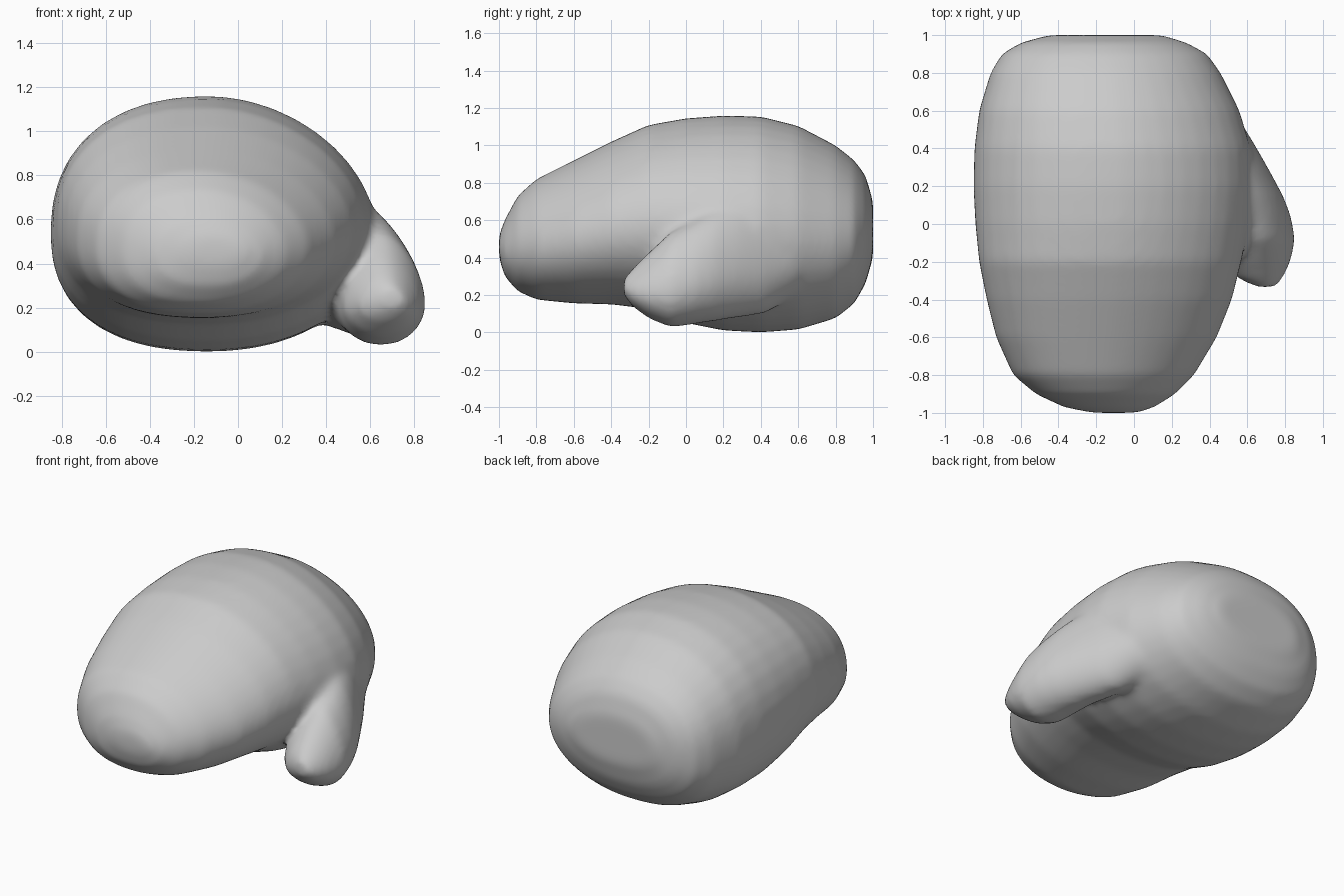
import bpy, bmesh, math

if "Cube" in bpy.data.objects:
    bpy.data.objects.remove(bpy.data.objects["Cube"])

N = 40  # points around each cross-section


def ring(xmin, xmax, zmin, zmax, y, fx, fz, powers):
    """Rounded cross-section; each quadrant has its own roundness."""
    cx = xmin + fx * (xmax - xmin)
    cz = zmin + fz * (zmax - zmin)
    pts = []
    for i in range(N):
        a = 2 * math.pi * (i + 0.5) / N
        c, s = math.cos(a), math.sin(a)
        p = powers[int(4 * (i + 0.5) / N)]
        r = (abs(c) ** p + abs(s) ** p) ** (-1 / p)
        w = (xmax - cx) if c > 0 else (cx - xmin)
        h = (zmax - cz) if s > 0 else (cz - zmin)
        pts.append((cx + c * r * w, y, cz + s * r * h))
    return pts


def loft(bm, rows, fx, fz, powers):
    """Skin a closed tube through the rows (y, xmin, xmax, zmin, zmax)."""
    rings = [[bm.verts.new(p) for p in ring(*r[1:], r[0], fx, fz, powers)] for r in rows]
    for a, b in zip(rings, rings[1:]):
        for i in range(N):
            j = (i + 1) % N
            bm.faces.new((a[i], a[j], b[j], b[i]))
    bm.faces.new(rings[0][::-1])
    bm.faces.new(rings[-1])


# padded hand: blunt back end, tapered and raised front end
hand_rows = [
    (-1.0, -0.22, 0.02, 0.40, 0.52),
    (-0.97, -0.37, 0.11, 0.30, 0.60),
    (-0.90, -0.52, 0.22, 0.22, 0.73),
    (-0.80, -0.64, 0.32, 0.175, 0.82),
    (-0.60, -0.73, 0.44, 0.155, 0.92),
    (-0.40, -0.78, 0.52, 0.15, 1.02),
    (-0.20, -0.82, 0.57, 0.125, 1.11),
    (0.0, -0.84, 0.61, 0.05, 1.145),
    (0.20, -0.85, 0.63, 0.01, 1.16),
    (0.40, -0.845, 0.62, 0.0, 1.155),
    (0.60, -0.82, 0.56, 0.015, 1.105),
    (0.80, -0.76, 0.46, 0.075, 1.0),
    (0.90, -0.70, 0.39, 0.155, 0.92),
    (0.96, -0.60, 0.28, 0.26, 0.84),
    (1.0, -0.45, 0.15, 0.40, 0.70),
]
# thumb: teardrop that flows back into the side of the hand
thumb_rows = [
    (-0.335, 0.65, 0.75, 0.20, 0.29),
    (-0.29, 0.55, 0.79, 0.14, 0.34),
    (-0.20, 0.48, 0.83, 0.075, 0.43),
    (-0.08, 0.45, 0.855, 0.025, 0.54),
    (0.05, 0.42, 0.83, 0.045, 0.60),
    (0.15, 0.40, 0.79, 0.06, 0.65),
    (0.28, 0.35, 0.72, 0.08, 0.70),
    (0.42, 0.30, 0.64, 0.10, 0.73),
    (0.60, 0.20, 0.53, 0.20, 0.70),
]

bm = bmesh.new()
loft(bm, hand_rows, 0.49, 0.46, (1.85, 2.3, 2.4, 2.1))
loft(bm, thumb_rows, 0.5, 0.37, (1.65, 1.8, 2.0, 2.0))
bmesh.ops.recalc_face_normals(bm, faces=bm.faces)
mesh = bpy.data.meshes.new("mitten")
bm.to_mesh(mesh)
bm.free()

mitten = bpy.data.objects.new("mitten", mesh)
bpy.context.collection.objects.link(mitten)
grey = bpy.data.materials.new("light grey")
grey.diffuse_color = (0.6, 0.6, 0.6, 1)
grey.use_nodes = True
grey.node_tree.nodes["Principled BSDF"].inputs["Base Color"].default_value = grey.diffuse_color
mesh.materials.append(grey)

# fuse hand and thumb into one soft skin
remesh = mitten.modifiers.new("fuse", 'REMESH')
remesh.mode = 'VOXEL'
remesh.voxel_size = 0.022
remesh.use_smooth_shade = True
soften = mitten.modifiers.new("soften", 'SMOOTH')
soften.factor = 0.5
soften.iterations = 14
